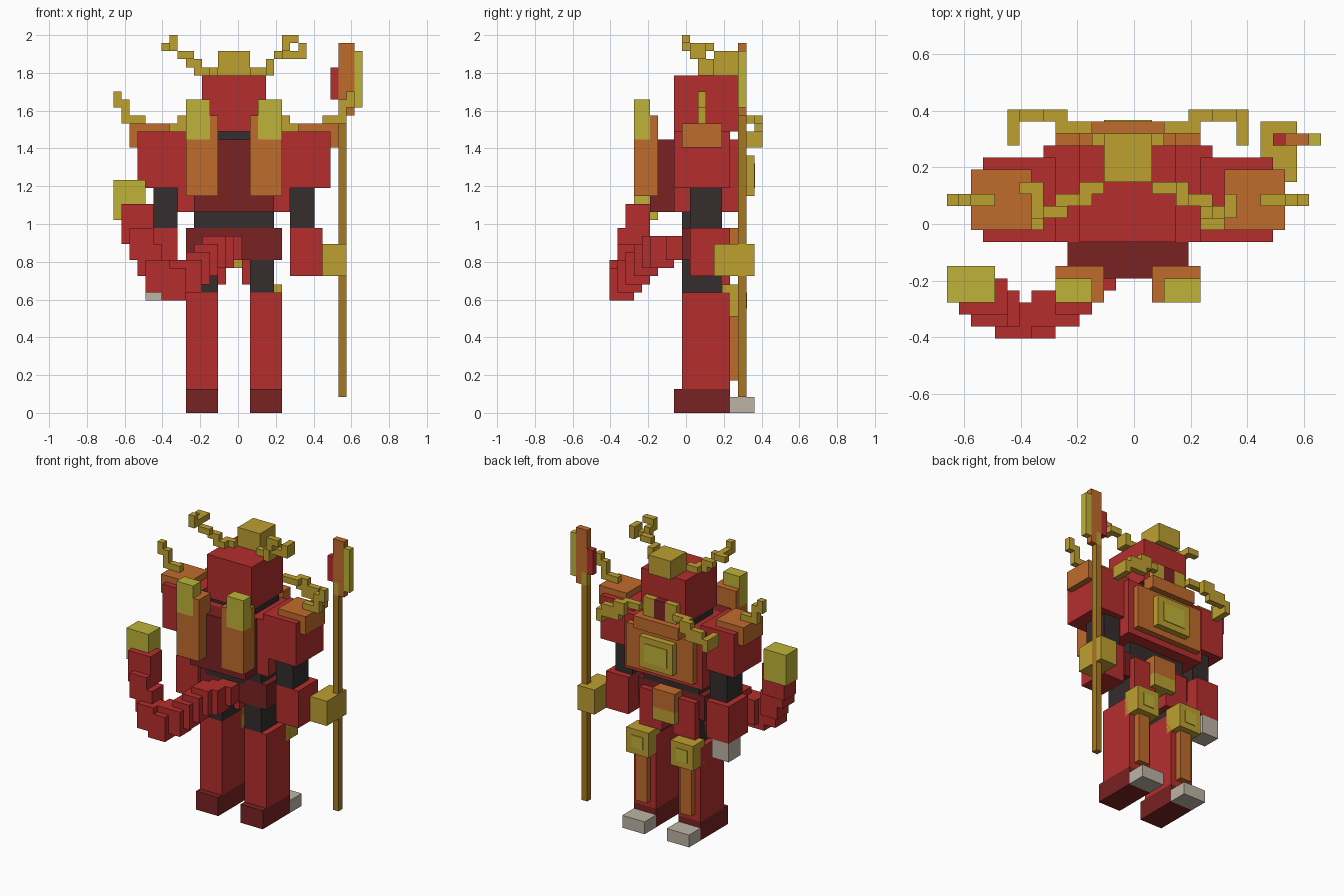
import bpy
import bmesh
from mathutils import Matrix, Vector

cube = bpy.data.objects.get("Cube")
if cube:
    bpy.data.objects.remove(cube, do_unlink=True)

U = 2 / 47                       # size of one block
ORIGIN = Vector((-0.5, -0.5, 0))  # body centre line, in blocks


def material(name, r, g, b):
    mat = bpy.data.materials.new(name)
    mat.use_nodes = True
    mat.diffuse_color = (r, g, b, 1)
    mat.node_tree.nodes["Principled BSDF"].inputs["Base Color"].default_value = (r, g, b, 1)
    return mat


red = material("red", .46, .027, .027)
dark_red = material("dark red", .195, .016, .016)
orange = material("orange", .53, .15, .025)
gold = material("gold", .51, .35, .03)
olive = material("olive yellow", .52, .45, .04)
brown = material("brown", .39, .19, .015)
charcoal = material("charcoal", .035, .026, .027)
grey = material("warm grey", .515, .456, .38)


def blocks(name, mat, *boxes, flip=False):
    """One object from boxes given as (x0, x1, y0, y1, z0, z1) in blocks."""
    bm = bmesh.new()
    for x0, x1, y0, y1, z0, z1 in boxes:
        if flip:
            x0, x1 = -x1, -x0
        centre = (Vector((x0 + x1, y0 + y1, z0 + z1)) / 2 + ORIGIN) * U
        size = Vector((x1 - x0, y1 - y0, z1 - z0)) * U
        bmesh.ops.create_cube(bm, size=1, matrix=Matrix.LocRotScale(centre, None, size))
    mesh = bpy.data.meshes.new(name)
    bm.to_mesh(mesh)
    bm.free()
    mesh.materials.append(mat)
    obj = bpy.data.objects.new(name, mesh)
    bpy.context.collection.objects.link(obj)
    return obj


def pair(name, mat, *boxes):
    blocks("left_" + name, mat, *boxes)
    blocks("right_" + name, mat, *boxes, flip=True)


# Legs
pair("boot", dark_red, (2, 6, -1, 6, 0, 3))
pair("toe", grey, (2, 6, 6, 9, 0, 2))
pair("shin", red, (2, 6, 0, 6, 3, 15))
pair("shin_guard", orange, (3, 5, 6, 7, 4, 12))
pair("knee", gold, (2, 6, 5, 8, 12, 16))
pair("knee_inlay", olive, (3, 5, 7.9, 8.1, 13, 15))
pair("thigh", charcoal, (2, 5, 0, 5, 15, 19))

# Hips and waist
blocks("hips", dark_red, (-6, 6, 0, 5, 19, 23))
pair("hip_skirt", red, (1, 5, 3, 6, 16, 22))
blocks("belt_plate", orange, (-2, 2, 4, 7, 20, 23))
blocks("belt_plate_lower", gold, (-2, 2, 4, 7, 18, 20))
blocks("waist", charcoal, (-5, 5, 0, 5, 22, 25))

# Chest
blocks("chest", red, (-7, 7, -1, 7, 25, 34))
blocks("chest_plate", orange, (-6, 6, 7, 8, 26, 33))
blocks("chest_emblem", gold, (-3, 3, 8, 9, 27, 32))
blocks("chest_emblem_inlay", olive, (-2, 2, 8.9, 9.1, 28, 31))
blocks("collar", orange, (-4, 4, 7, 9, 33, 35))
pair("collar_whisker", gold, (3, 6, 8, 9, 36, 37), (5, 7, 9, 10, 35, 37),
     (6, 9, 9, 10, 34, 36), (9, 10, 7, 10, 33, 35))
blocks("neck", charcoal, (-4, 4, 0, 6, 34, 35))

# Pack on the other side of the chest
blocks("pack", dark_red, (-5, 5, -4, -1, 25, 34))
pair("pack_tank", orange, (2, 6, -6, -3, 27, 34), (2, 3, -6, -3, 34, 37),
     (3, 6, -4, -3, 34, 37))
pair("pack_nozzle", olive, (3, 6, -6, -4, 34, 39))

# Arms
pair("shoulder", red, (6, 12, -1, 6, 28, 35))
pair("shoulder_pad", orange, (8, 13, 0, 5, 33, 36))
pair("shoulder_horn", gold, (11, 13, 2, 3, 36, 37), (13, 14, 2, 3, 36, 39),
     (14, 15, 2, 3, 38, 40))
pair("upper_arm", charcoal, (7, 10, 1, 5, 23, 28))
pair("forearm", red, (7, 11, 1, 6, 17, 23))
blocks("left_hand_guard", gold, (11, 14, 4, 9, 17, 21))
blocks("right_claw", grey, (-11, -8, 3, 6, 14, 17))

# Head
blocks("head", red, (-4, 4, -1, 7, 35, 42))
blocks("crest", gold, (-2, 2, 4, 8, 42, 45))
pair("eye", gold, (1, 3, 7, 8, 35, 38))
blocks("nose", dark_red, (-1, 1, 7, 8, 35, 38))
blocks("left_antler", gold, (2, 4, 3, 4, 42, 43), (4, 5, 2, 4, 42, 44),
       (5, 7, 2, 3, 44, 45), (6, 8, 1, 2, 44, 45), (8, 9, 1, 3, 44, 46),
       (6, 7, 0, 2, 45, 46), (6, 8, 0, 1, 46, 47))
blocks("right_antler", gold, (-4, -2, 3, 4, 42, 43), (-5, -3, 2, 3, 42, 43),
       (-6, -4, 2, 3, 43, 44), (-7, -5, 1, 2, 44, 45), (-8, -7, 1, 4, 45, 46),
       (-9, -8, 3, 4, 45, 46), (-8, -7, 0, 1, 45, 47))

# Tail, from the root out to the tip
blocks("tail", red, (-2, 1, -2, 1, 19, 22), (-3, 0, -4, -1, 18, 22),
       (-4, -1, -5, -2, 18, 22), (-5, -2, -6, -3, 17, 21), (-6, -3, -7, -4, 16, 20),
       (-8, -4, -8, -5, 15, 19), (-9, -6, -9, -6, 14, 18), (-11, -8, -9, -6, 15, 19),
       (-12, -9, -8, -5, 17, 21), (-13, -10, -8, -5, 19, 23), (-14, -10, -7, -4, 21, 26))
blocks("tail_tip", olive, (-15, -11, -6, -3, 24, 29))

# Staff
blocks("staff", brown, (13, 14, 7, 8, 2, 37))
blocks("staff_socket", gold, (13, 14, 7, 8, 37, 39))
blocks("staff_blade", orange, (13, 15, 7, 8, 39, 46), (14, 15, 7, 8, 37, 39))
blocks("staff_back_spike", red, (12, 13, 7, 8, 39, 43))
blocks("staff_edge", olive, (15, 16, 7, 8, 38, 45))
